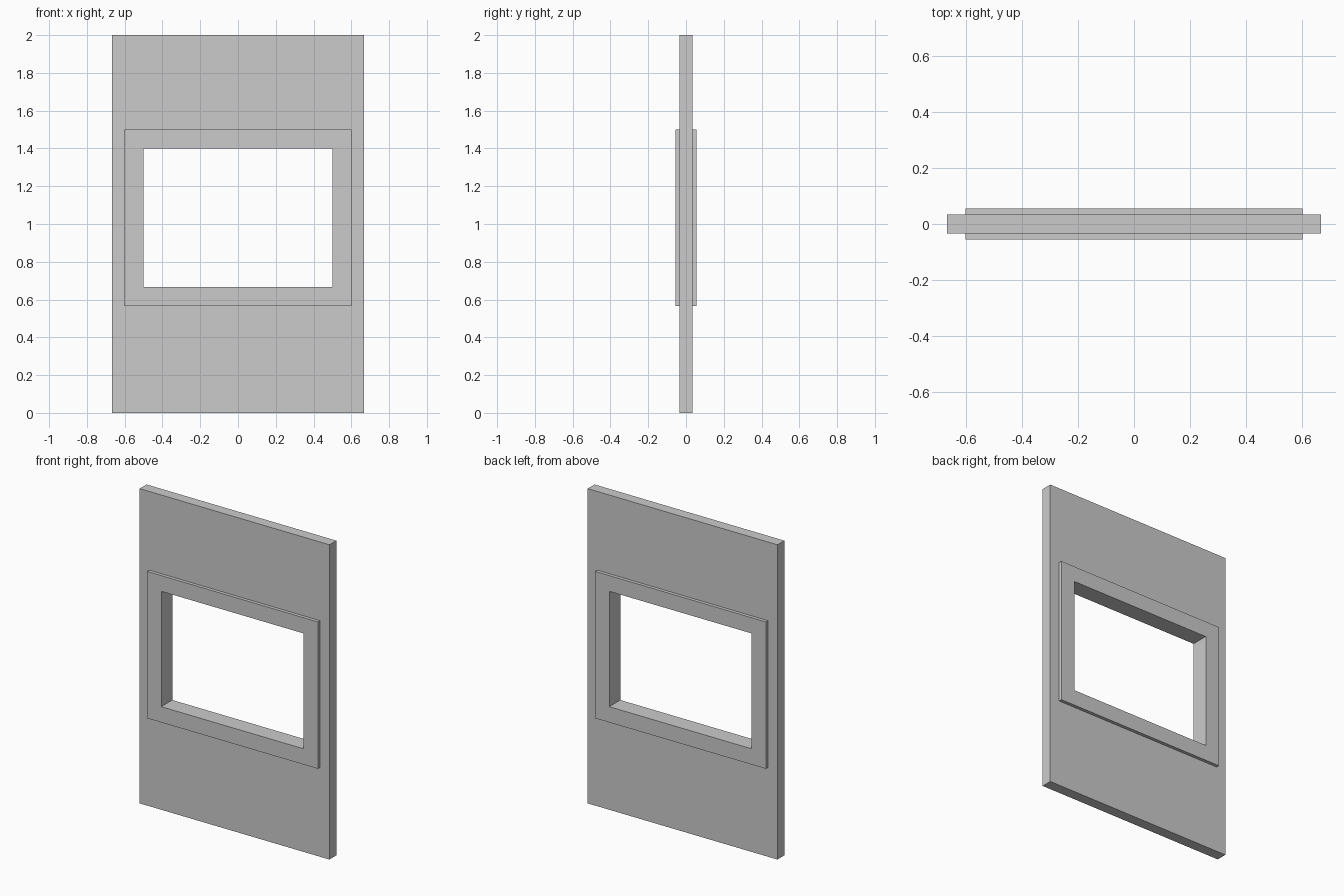
import bpy
import bmesh

if "Cube" in bpy.data.objects:
    bpy.data.objects.remove(bpy.data.objects["Cube"])

WALL_Y = 0.0345   # half thickness of the wall panel
TRIM_Y = 0.0555   # half thickness at the raised window trim

# Rectangles: half width, bottom, top
PANEL = (0.667, 0.0, 2.0)
TRIM = (0.6, 0.567, 1.5)
OPENING = (0.5, 0.667, 1.4)

# Cross-section from the panel edge over the trim, through the opening and back
SECTION = [
    (PANEL, -WALL_Y), (TRIM, -WALL_Y), (TRIM, -TRIM_Y), (OPENING, -TRIM_Y),
    (OPENING, TRIM_Y), (TRIM, TRIM_Y), (TRIM, WALL_Y), (PANEL, WALL_Y),
]


def rectangle_loop(bm, rect, y):
    w, low, high = rect
    return [bm.verts.new((x, y, z))
            for x, z in ((-w, low), (w, low), (w, high), (-w, high))]


def build_wall(name):
    bm = bmesh.new()
    loops = [rectangle_loop(bm, rect, y) for rect, y in SECTION]
    # Join each loop to the next one, closing back on the first
    for a, b in zip(loops, loops[1:] + loops[:1]):
        for i in range(4):
            j = (i + 1) % 4
            bm.faces.new((a[i], a[j], b[j], b[i]))
    bmesh.ops.recalc_face_normals(bm, faces=bm.faces)
    mesh = bpy.data.meshes.new(name)
    bm.to_mesh(mesh)
    bm.free()
    obj = bpy.data.objects.new(name, mesh)
    bpy.context.collection.objects.link(obj)
    return obj


# Wall panel with raised window trim on both sides
build_wall("window_wall")
